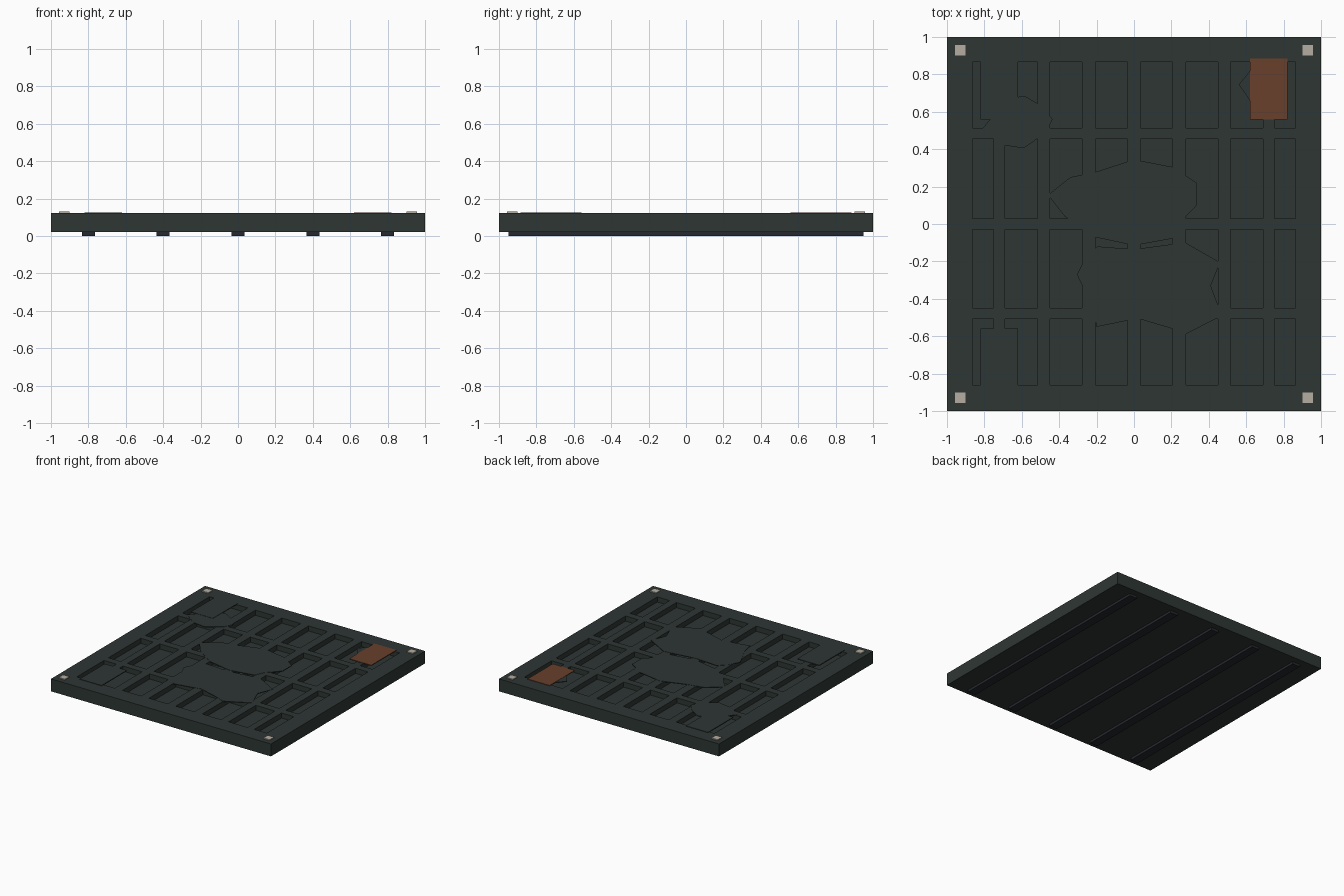
import bpy, bmesh

if "Cube" in bpy.data.objects:
    bpy.data.objects.remove(bpy.data.objects["Cube"])


def material(name, rgb):
    m = bpy.data.materials.new(name)
    m.diffuse_color = (*rgb, 1)
    m.use_nodes = True
    m.node_tree.nodes["Principled BSDF"].inputs["Base Color"].default_value = m.diffuse_color
    return m


STEEL = material("dark green steel", (0.027, 0.037, 0.034))
RIB = material("dark blue grey rib", (0.018, 0.021, 0.027))
RUST = material("rust", (0.140, 0.051, 0.025))
BOLT = material("pale bolt", (0.47, 0.42, 0.36))


def finish(name, bm, mat):
    bmesh.ops.recalc_face_normals(bm, faces=bm.faces)
    me = bpy.data.meshes.new(name)
    bm.to_mesh(me)
    bm.free()
    me.materials.append(mat)
    ob = bpy.data.objects.new(name, me)
    bpy.context.collection.objects.link(ob)
    return ob


def box(name, x0, x1, y0, y1, z0, z1, mat):
    bm = bmesh.new()
    bmesh.ops.create_cube(bm, size=1)
    for v in bm.verts:
        v.co.x = x1 if v.co.x > 0 else x0
        v.co.y = y1 if v.co.y > 0 else y0
        v.co.z = z1 if v.co.z > 0 else z0
    return finish(name, bm, mat)


def patch(name, pts, z0, z1, mat):
    bm = bmesh.new()
    f = bm.faces.new([bm.verts.new((x, y, z0)) for x, y in pts])
    r = bmesh.ops.extrude_face_region(bm, geom=[f])
    for v in r["geom"]:
        if isinstance(v, bmesh.types.BMVert):
            v.co.z = z1
    bmesh.ops.triangulate(bm, faces=[f for f in bm.faces if len(f.verts) > 4])
    return finish(name, bm, mat)


# panel: grid of blocks, with the pocket cells sunk from the top
TOP, FLOOR, BASE = 0.122, 0.08, 0.02
xs = [-1, -0.863, -0.75, -0.69, -0.517, -0.448, -0.277, -0.207, -0.036]
xs += [-x for x in reversed(xs)]
ys = [-1, -0.86, -0.507, -0.449, -0.03, 0.03, 0.455, 0.513, 0.865, 1]
bm = bmesh.new()
grid = [[bm.verts.new((x, y, TOP)) for y in ys] for x in xs]
pockets = []
for i in range(len(xs) - 1):
    for j in range(len(ys) - 1):
        f = bm.faces.new((grid[i][j], grid[i + 1][j],
                          grid[i + 1][j + 1], grid[i][j + 1]))
        if i % 2 and j % 2:
            pockets.append(f)
border = [e for e in bm.edges if e.is_boundary]
skirt = bmesh.ops.extrude_edge_only(bm, edges=border)["geom"]
for v in skirt:
    if isinstance(v, bmesh.types.BMVert):
        v.co.z = BASE
bmesh.ops.holes_fill(bm, edges=[e for e in bm.edges if e.is_boundary], sides=0)
for f in pockets:
    for n in bmesh.ops.extrude_discrete_faces(bm, faces=[f])["faces"]:
        for v in n.verts:
            v.co.z = FLOOR
finish("grated_panel", bm, STEEL)

# underside ribs
for k in range(-2, 3):
    box("under_rib", k * 0.4 - 0.035, k * 0.4 + 0.035, -0.948, 0.948, 0, BASE, RIB)

# corner bolts
for x in (-0.93, 0.93):
    for y in (-0.93, 0.93):
        box("corner_bolt", x - 0.028, x + 0.028, y - 0.028, y + 0.028, TOP - 0.01, 0.13, BOLT)

# repair plates near three corners, one rusted
for name, x, y, mat in (("rusty_plate", 0.72, 0.722, RUST),
                        ("back_plate", -0.72, 0.722, STEEL),
                        ("front_plate", -0.72, -0.722, STEEL)):
    box(name, x - 0.1, x + 0.1, y - 0.163, y + 0.163, TOP - 0.003, TOP + 0.004, mat)

# irregular flat patches lying over the grating
patches = {
    "upper_centre_patch": [(-0.46, 0.155), (-0.34, 0.25), (-0.2, 0.28), (0, 0.345),
                           (0.205, 0.305), (0.335, 0.22), (0.335, 0.1), (0.24, 0),
                           (0.205, -0.078), (0, -0.115), (-0.21, -0.07), (-0.37, 0.04)],
    "lower_centre_patch": [(-0.305, -0.27), (-0.26, -0.18), (-0.195, -0.12), (0, -0.135),
                           (0.205, -0.108), (0.275, -0.1), (0.46, -0.205), (0.41, -0.33),
                           (0.47, -0.49), (0.275, -0.59), (0.205, -0.56), (0.02, -0.505),
                           (-0.2, -0.55), (-0.22, -0.45)],
    "back_left_patch": [(-0.815, 0.505), (-0.76, 0.57), (-0.74, 0.66), (-0.585, 0.685),
                        (-0.5, 0.635), (-0.435, 0.56), (-0.47, 0.49), (-0.525, 0.45),
                        (-0.59, 0.405), (-0.7, 0.422)],
    "back_right_patch": [(0.56, 0.745), (0.625, 0.825), (0.72, 0.86), (0.8, 0.8),
                         (0.81, 0.68), (0.76, 0.56), (0.72, 0.55), (0.68, 0.56), (0.6, 0.69)],
}
for name, pts in patches.items():
    patch(name, pts, TOP - 0.004, TOP + 0.002, STEEL)
